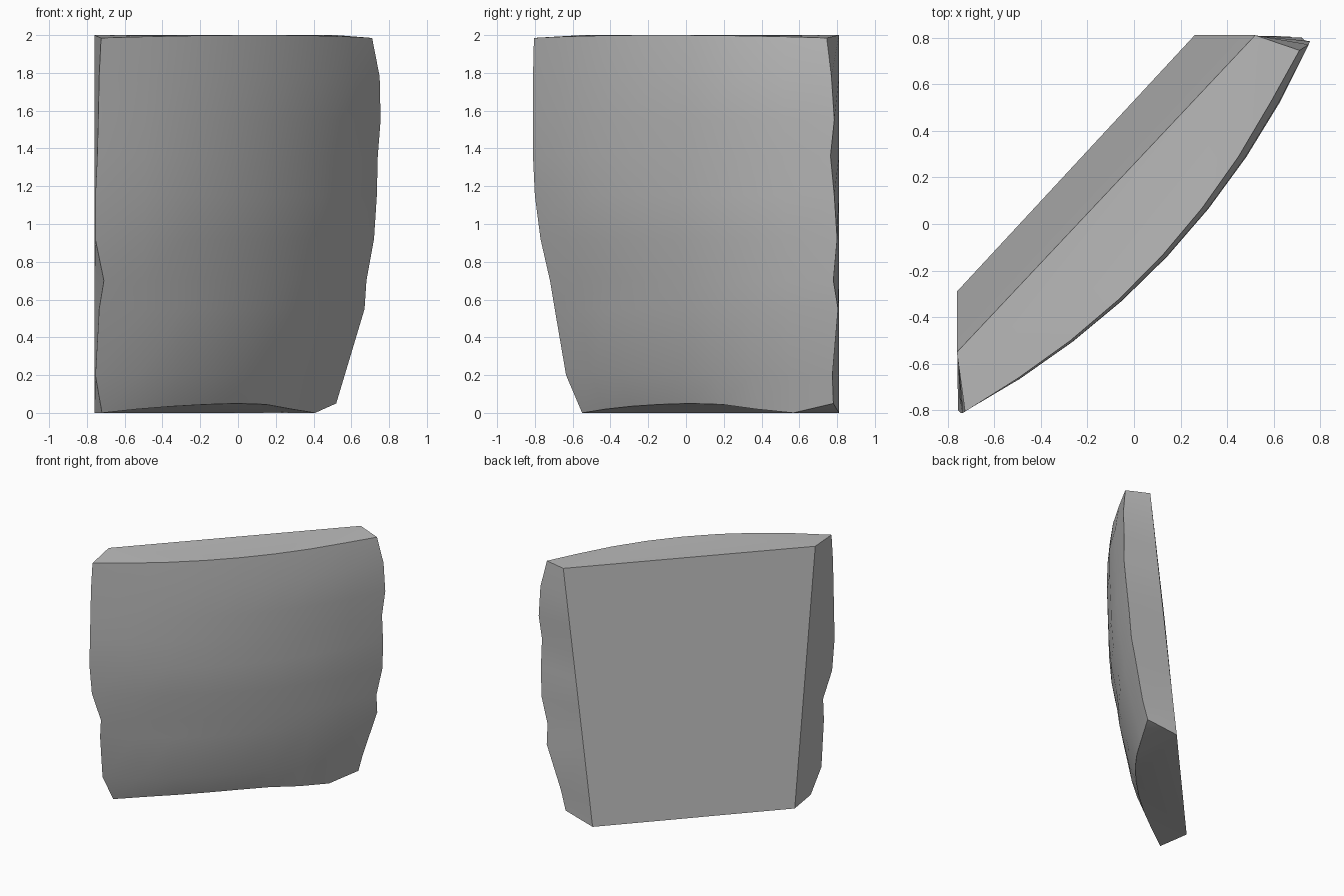
import bpy
import bmesh
import math
from mathutils import Vector

if "Cube" in bpy.data.objects:
    bpy.data.objects.remove(bpy.data.objects["Cube"], do_unlink=True)

# Single stone grey colour
grey = bpy.data.materials.new("stone_grey")
grey.use_nodes = True
grey.diffuse_color = (0.5, 0.5, 0.5, 1)
shader = grey.node_tree.nodes["Principled BSDF"]
shader.inputs["Base Color"].default_value = (0.5, 0.5, 0.5, 1)
shader.inputs["Roughness"].default_value = 0.8

# Ragged ends of the bowed face: height, low end x and y, high end x and y
ENDS = [
    (0.0, -0.72, -0.55, 0.52, 0.78),
    (0.2, -0.755, -0.635, 0.565, 0.775),
    (0.55, -0.735, -0.695, 0.67, 0.805),
    (0.7, -0.71, -0.72, 0.68, 0.78),
    (0.92, -0.755, -0.77, 0.72, 0.80),
    (1.15, -0.755, -0.80, 0.735, 0.785),
    (1.36, -0.745, -0.81, 0.74, 0.765),
    (1.55, -0.74, -0.81, 0.755, 0.785),
    (1.78, -0.735, -0.81, 0.75, 0.77),
    (1.985, -0.725, -0.805, 0.71, 0.745),
]
BOTTOM_ARCH = [0, 0.02, 0.035, 0.045, 0.05, 0.045, 0.02, 0, 0.05]
COLUMNS = len(BOTTOM_ARCH) - 1
OUTWARD = Vector((0.734, -0.679, 0))

# Straight edges of the flat, leaning back
BACK_LOW = (Vector((-0.76, -0.29, 0)), Vector((-0.76, -0.55, 2)))
BACK_HIGH = (Vector((0.26, 0.81, 0)), Vector((0.52, 0.81, 2)))


def ring(row):
    """Closed outline of the slab at one level: bowed face, then back."""
    z, lx, ly, rx, ry = ENDS[row]
    top = row == len(ENDS) - 1
    h = 1.0 if top else z / 2
    bulge = 0.14 + 0.04 * min(1, z)
    a, b = Vector((-0.735, ly, z)), Vector((rx, 0.775, z))
    points = []
    for i in range(COLUMNS + 1):
        t = i / COLUMNS
        bow = 4 * t * (1 - t)
        p = a.lerp(b, t) + OUTWARD * bulge * bow
        if i == 0:
            p = Vector((lx, ly, z))
        elif i == COLUMNS:
            p = Vector((rx, ry, z))
        if row == 0:
            p.z = BOTTOM_ARCH[i]
        elif top:
            p.z += 0.015 * bow
        points.append(p)
    points.append(BACK_HIGH[0].lerp(BACK_HIGH[1], h))
    points.append(BACK_LOW[0].lerp(BACK_LOW[1], h))
    return points


# Bowed slab lofted through the outlines
bm = bmesh.new()
rings = [[bm.verts.new(p) for p in ring(r)] for r in range(len(ENDS))]
for lower, upper in zip(rings, rings[1:]):
    n = len(lower)
    for i in range(n):
        j = (i + 1) % n
        bm.faces.new((lower[i], lower[j], upper[j], upper[i]))
caps = [bm.faces.new(rings[0][::-1]), bm.faces.new(rings[-1])]
bmesh.ops.triangulate(bm, faces=caps)
bmesh.ops.recalc_face_normals(bm, faces=bm.faces)
mesh = bpy.data.meshes.new("bowed_slab")
bm.to_mesh(mesh)
bm.free()
mesh.materials.append(grey)
slab = bpy.data.objects.new("bowed_slab", mesh)
bpy.context.collection.objects.link(slab)

# Smooth bowed face, crisp borders
bpy.ops.object.select_all(action="DESELECT")
slab.select_set(True)
bpy.context.view_layer.objects.active = slab
bpy.ops.object.shade_smooth_by_angle(angle=math.radians(28))
